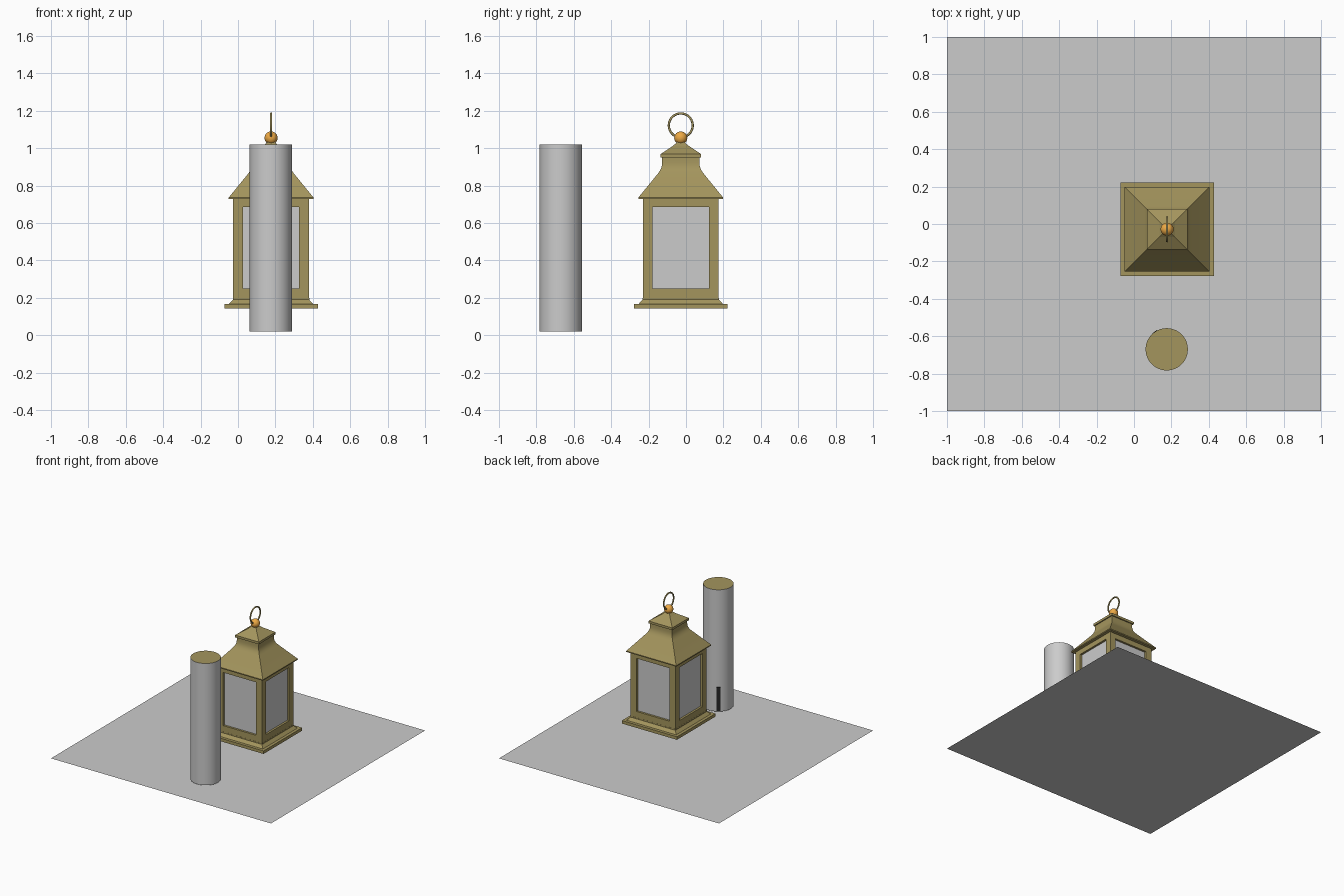
import bpy, bmesh, math
from mathutils import Vector

if "Cube" in bpy.data.objects:
    bpy.data.objects.remove(bpy.data.objects["Cube"])

CX, CY = 0.177, -0.028      # lantern axis
PX, PY = 0.175, -0.67       # pillar axis


def material(name, rgb):
    m = bpy.data.materials.new(name)
    m.diffuse_color = (*rgb, 1)
    m.use_nodes = True
    m.node_tree.nodes["Principled BSDF"].inputs["Base Color"].default_value = m.diffuse_color
    return m


bronze = material("bronze", (0.37, 0.30, 0.11))
orange = material("orange", (0.85, 0.40, 0.06))
stone = material("dark_grey", (0.52, 0.52, 0.52))
black = material("black", (0.02, 0.02, 0.02))


def finish(name, bm, mat=None, loc=(0, 0, 0)):
    bmesh.ops.recalc_face_normals(bm, faces=bm.faces)
    me = bpy.data.meshes.new(name)
    bm.to_mesh(me)
    bm.free()
    ob = bpy.data.objects.new(name, me)
    ob.location = loc
    bpy.context.collection.objects.link(ob)
    if mat:
        me.materials.append(mat)
    return ob


def smooth(ob, angle=30):
    bpy.ops.object.select_all(action='DESELECT')
    ob.select_set(True)
    bpy.context.view_layer.objects.active = ob
    bpy.ops.object.shade_smooth_by_angle(angle=math.radians(angle))


def square_loft(name, profile, mat):
    """Stack square rings given as (half width, z) and close both ends."""
    bm = bmesh.new()
    rings = [[bm.verts.new((sx * h, sy * h, z)) for sx, sy in
              ((-1, -1), (1, -1), (1, 1), (-1, 1))] for h, z in profile]
    for a, b in zip(rings, rings[1:]):
        for i in range(4):
            j = (i + 1) % 4
            bm.faces.new((a[i], a[j], b[j], b[i]))
    bm.faces.new(rings[0])
    bm.faces.new(rings[-1])
    return finish(name, bm, mat, (CX, CY, 0))


def box(name, lo, hi, mat=None, turn=0):
    """Box between two corners, turned about the lantern axis."""
    bm = bmesh.new()
    bmesh.ops.create_cube(bm, size=1)
    lo, hi = Vector(lo), Vector(hi)
    for v in bm.verts:
        v.co = (lo + hi) / 2 + Vector(a * b for a, b in zip(v.co, hi - lo))
    ob = finish(name, bm, mat, (CX, CY, 0))
    ob.rotation_euler.z = turn
    return ob


# Ground slab
bm = bmesh.new()
bmesh.ops.create_grid(bm, x_segments=1, y_segments=1, size=1)
finish("floor_plane", bm)

# Stepped lantern base
square_loft("lantern_base", [(0.25, 0.142), (0.25, 0.167), (0.226, 0.167),
                             (0.204, 0.19), (0.204, 0.2)], bronze)

# Four identical sides: corner post, rails and recessed pane
for i in range(4):
    t = i * math.pi / 2
    box(f"corner_post_{i}", (0.15, -0.203, 0.195), (0.203, -0.15, 0.733), bronze, t)
    box(f"lower_rail_{i}", (-0.15, -0.203, 0.195), (0.15, -0.165, 0.25), bronze, t)
    box(f"upper_rail_{i}", (-0.15, -0.203, 0.686), (0.15, -0.165, 0.733), bronze, t)
    box(f"glass_pane_{i}", (-0.152, -0.186, 0.248), (0.152, -0.18, 0.688), None, t)

# Roof: straight slope sweeping up into a square neck
roof = square_loft("roof", [(0.227, 0.728), (0.227, 0.736), (0.121, 0.866),
                            (0.112, 0.879), (0.105, 0.893), (0.101, 0.908),
                            (0.099, 0.925), (0.099, 0.955)], bronze)
smooth(roof)

# Small cap over the neck
square_loft("roof_cap", [(0.108, 0.95), (0.108, 0.969), (0.042, 1.013),
                         (0.024, 1.028), (0.02, 1.035)], bronze)

# Ball finial
bm = bmesh.new()
bmesh.ops.create_uvsphere(bm, u_segments=24, v_segments=16, radius=0.035)
smooth(finish("ball_finial", bm, orange, (CX, CY, 1.055)), 60)

# Carrying ring
bpy.ops.mesh.primitive_torus_add(major_radius=0.064, minor_radius=0.006,
                                 major_segments=40, minor_segments=10,
                                 location=(CX, CY, 1.122),
                                 rotation=(0, math.pi / 2, 0))
ring = bpy.context.object
ring.name = "carrying_ring"
ring.data.materials.append(bronze)
smooth(ring, 60)

# Free-standing pillar with a bronze top
bm = bmesh.new()
bmesh.ops.create_cone(bm, cap_ends=True, segments=48, radius1=0.113,
                      radius2=0.113, depth=1)
pillar = finish("pillar", bm, stone, (PX, PY, 0.52))
pillar.data.materials.append(bronze)
for p in pillar.data.polygons:
    if abs(p.normal.z) > 0.5:
        p.material_index = 1
smooth(pillar)

# Dark strip low on the rear of the pillar
a = math.atan2(0.82, -0.57)
strip = box("pillar_strip", (0.105, -0.015, 0.02), (0.1145, 0.015, 0.22), black, a)
strip.location = (PX, PY, 0)
